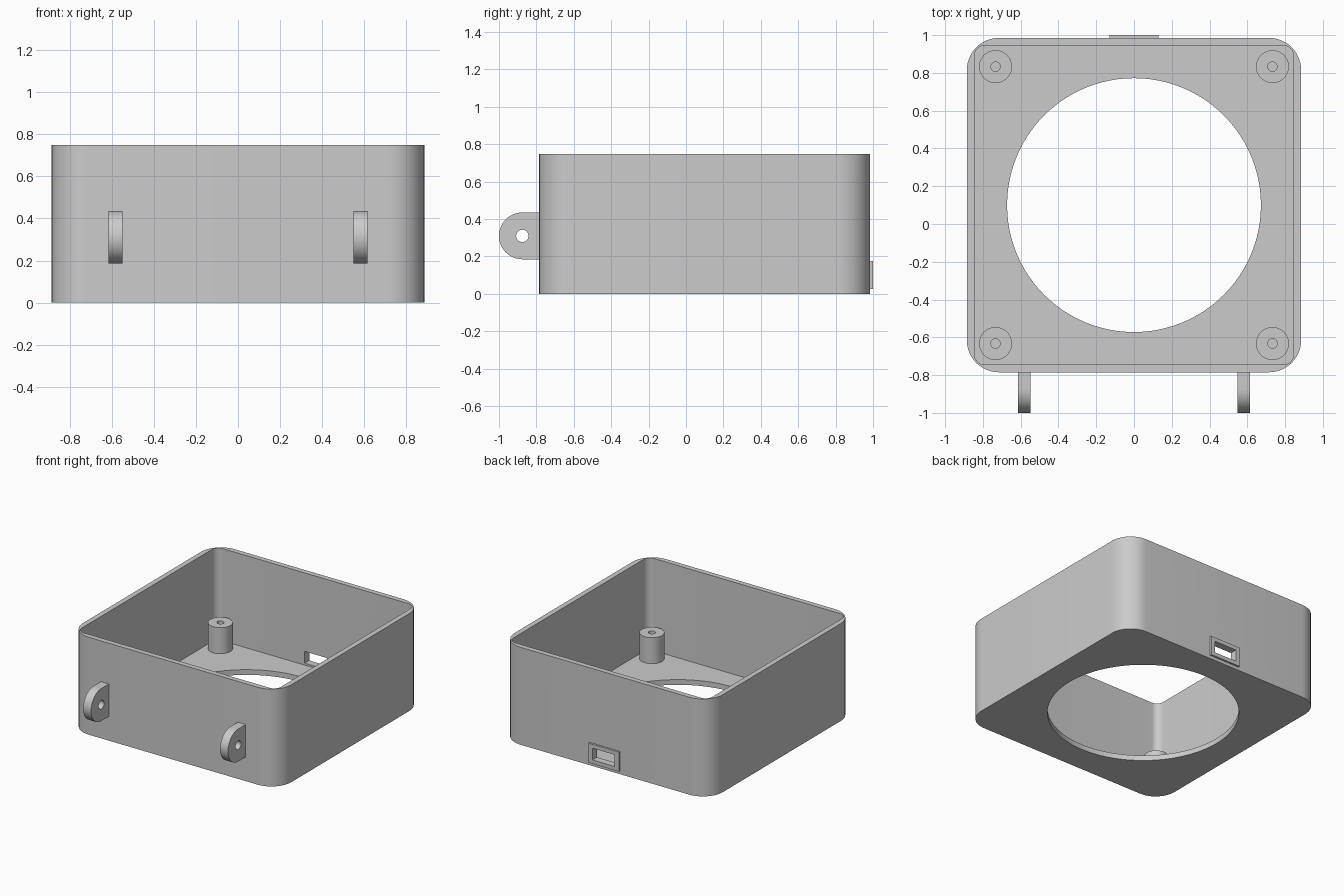
import bpy, bmesh
from math import cos, sin, pi
from mathutils import Matrix, Vector

if "Cube" in bpy.data.objects:
    bpy.data.objects.remove(bpy.data.objects["Cube"])

grey = bpy.data.materials.new("plain grey")
grey.use_nodes = True
colour = (0.6, 0.6, 0.6, 1)
grey.diffuse_color = colour
grey.node_tree.nodes["Principled BSDF"].inputs["Base Color"].default_value = colour

CY = 0.1            # centre of the case in y
HALF = 0.885        # half width of the case
WALL = 0.04
HEIGHT = 0.748


def prism(name, outline, low, high, matrix=Matrix()):
    """Extrude a flat outline from low to high, then place it."""
    bm = bmesh.new()
    face = bm.faces.new([bm.verts.new((x, y, low)) for x, y in outline])
    top = bmesh.ops.extrude_face_region(bm, geom=[face])["geom"]
    bmesh.ops.translate(bm, vec=(0, 0, high - low),
                        verts=[v for v in top if isinstance(v, bmesh.types.BMVert)])
    bmesh.ops.transform(bm, matrix=matrix, verts=bm.verts)
    bmesh.ops.recalc_face_normals(bm, faces=bm.faces)
    mesh = bpy.data.meshes.new(name)
    bm.to_mesh(mesh)
    bm.free()
    mesh.materials.append(grey)
    obj = bpy.data.objects.new(name, mesh)
    bpy.context.collection.objects.link(obj)
    return obj


def circle(radius, cx=0, cy=0, n=48):
    return [(cx + radius * cos(2 * pi * i / n), cy + radius * sin(2 * pi * i / n))
            for i in range(n)]


def rounded(hx, hy, radius, cx=0, cy=0, n=12):
    points = []
    for k, (sx, sy) in enumerate([(1, 1), (-1, 1), (-1, -1), (1, -1)]):
        for i in range(n + 1):
            a = (k + i / n) * pi / 2
            points.append((cx + sx * (hx - radius) + radius * cos(a),
                           cy + sy * (hy - radius) + radius * sin(a)))
    return points


def rectangle(x0, x1, y0, y1):
    return [(x0, y0), (x1, y0), (x1, y1), (x0, y1)]


def cut(obj, *cutters):
    """Subtract the cutters, bake the result and delete them."""
    for cutter in cutters:
        mod = obj.modifiers.new("cut", "BOOLEAN")
        mod.operation, mod.solver, mod.object = "DIFFERENCE", "EXACT", cutter
    graph = bpy.context.evaluated_depsgraph_get()
    graph.update()
    mesh = bpy.data.meshes.new_from_object(obj.evaluated_get(graph))
    obj.modifiers.clear()
    obj.data = mesh
    for cutter in cutters:
        bpy.data.objects.remove(cutter)
    return obj


# Outlines drawn in (x, z) extruded along y, and in (y, z) extruded along x
ALONG_Y = Matrix(((1, 0, 0, 0), (0, 0, 1, 0), (0, 1, 0, 0), (0, 0, 0, 1)))
ALONG_X = Matrix(((0, 0, 1, 0), (1, 0, 0, 0), (0, 1, 0, 0), (0, 0, 0, 1)))

# Open case with a large round opening in the floor and a port in the back wall
port = rectangle(-0.095, 0.095, 0.055, 0.145)
case = prism("case", rounded(HALF, HALF, 0.17, 0, CY), 0, HEIGHT)
parts = [cut(
    case,
    prism("cavity", rounded(HALF - WALL, HALF - WALL, 0.055, 0, CY), WALL, 1),
    prism("floor_opening", circle(0.672, 0, CY, 96), -0.1, 0.2),
    prism("port_opening", port, 0.9, 1.1, ALONG_Y))]

# Raised rim around the port
rim = prism("port_rim", rectangle(-0.13, 0.13, 0.025, 0.175), 0.98, 1.0, ALONG_Y)
parts.append(cut(rim, prism("rim_opening", port, 0.9, 1.1, ALONG_Y)))

# Screw posts with blind holes in the four corners
for sx, side in ((1, "left"), (-1, "right")):
    for sy, end in ((1, "back"), (-1, "front")):
        x, y = sx * 0.733, CY + sy * 0.733
        post = prism(f"post_{end}_{side}", circle(0.087, x, y), WALL - 0.005, 0.24)
        hole = prism("post_hole", circle(0.025, x, y, 24), WALL + 0.005, 0.4)
        parts.append(cut(post, hole))

# Rounded hinge lugs on the front
lug_y, lug_z, lug_r = -0.875, 0.31, 0.125
arc = [(lug_y - lug_r * sin(pi * i / 24), lug_z + lug_r * cos(pi * i / 24))
       for i in range(25)]
profile = [(-0.78, lug_z + lug_r)] + arc + [(-0.78, lug_z - lug_r)]
for x0, side in ((0.548, "left"), (-0.615, "right")):
    lug = prism(f"lug_{side}", profile, x0, x0 + 0.067, ALONG_X)
    pin = prism("lug_hole", circle(0.033, lug_y, lug_z, 32), -1, 1, ALONG_X)
    parts.append(cut(lug, pin))

# Smooth the curves, keep the edges sharp
bpy.ops.object.select_all(action="DESELECT")
for part in parts:
    part.select_set(True)
bpy.context.view_layer.objects.active = case
bpy.ops.object.shade_smooth_by_angle(angle=pi / 6)
